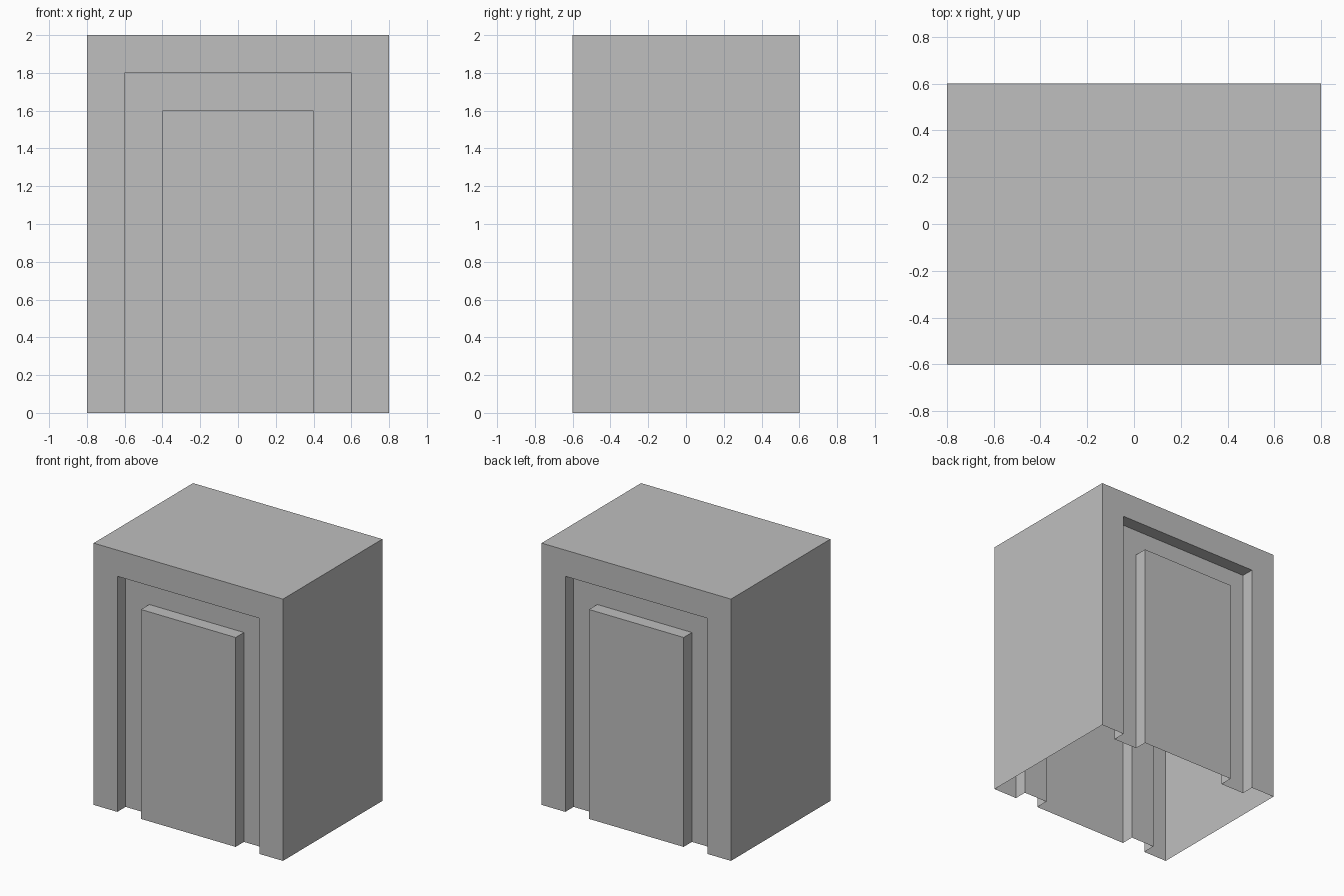
import bpy, bmesh

cube = bpy.data.objects.get("Cube")
if cube:
    bpy.data.objects.remove(cube, do_unlink=True)

grey = bpy.data.materials.new("plain grey")
grey.use_nodes = True
colour = (0.52, 0.52, 0.52, 1)
grey.diffuse_color = colour
grey.node_tree.nodes["Principled BSDF"].inputs["Base Color"].default_value = colour

HALF_DEPTH, RECESS = 0.6, 0.1
OUTER, OPENING, DOOR = (0.8, 2.0), (0.6, 1.8), (0.4, 1.6)  # half width, height


def arch_shell(name, steps, cap=False):
    """Bridge square arches given as (size, y); the underside stays open."""
    bm = bmesh.new()
    rows = []
    for (w, h), y in steps:
        points = [(-w, y, 0), (-w, y, h), (w, y, h), (w, y, 0)]
        rows.append([bm.verts.new(p) for p in points])
    for a, b in zip(rows, rows[1:]):
        for i in range(3):
            bm.faces.new((a[i], a[i + 1], b[i + 1], b[i]))
    if cap:
        bm.faces.new(rows[-1])
    # Merge the mitred strips of each flat surround into one face
    bmesh.ops.dissolve_limit(bm, angle_limit=0.01, verts=bm.verts, edges=bm.edges)
    if steps[0][1] > 0:
        bmesh.ops.reverse_faces(bm, faces=bm.faces)
    mesh = bpy.data.meshes.new(name)
    bm.to_mesh(mesh)
    bm.free()
    mesh.materials.append(grey)
    obj = bpy.data.objects.new(name, mesh)
    bpy.context.collection.objects.link(obj)
    return obj


# Side walls and roof
body = arch_shell("side_walls_and_roof", [(OUTER, -HALF_DEPTH), (OUTER, HALF_DEPTH)])
body.data.flip_normals()

# Matching doorway and raised door at each end
for end, side in (("front", -1), ("back", 1)):
    face, recess = side * HALF_DEPTH, side * (HALF_DEPTH - RECESS)
    walls = [arch_shell(end + "_doorway", [(OUTER, face), (OPENING, face),
                                          (OPENING, recess), (DOOR, recess)]),
             arch_shell(end + "_door", [(DOOR, recess), (DOOR, face)], cap=True)]
    # Turn every face outwards from the shell
    for wall in walls:
        big = max(wall.data.polygons, key=lambda p: p.area)
        if big.normal.y * side < 0:
            wall.data.flip_normals()
